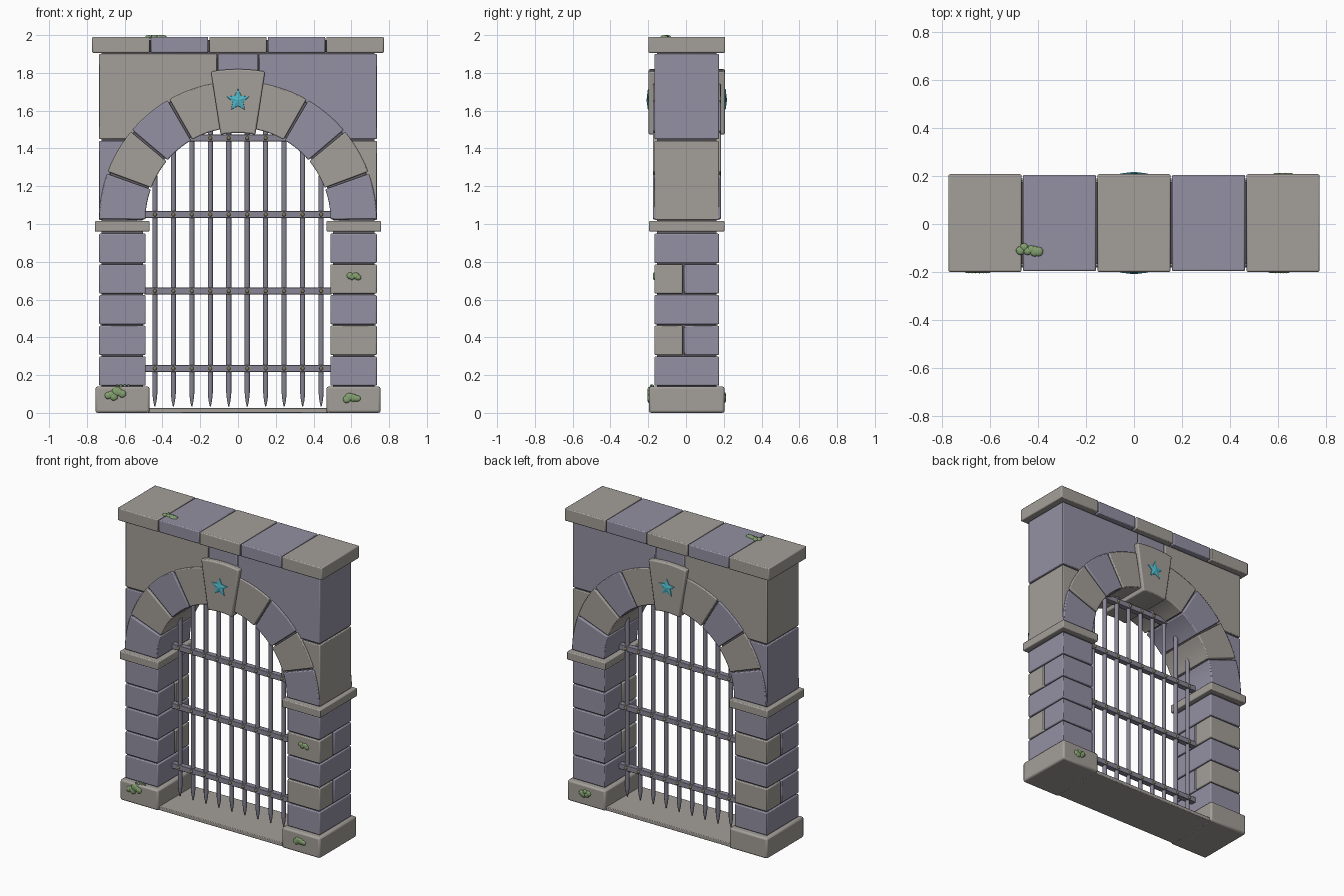
import bpy, bmesh, math, random
from mathutils import Matrix, Vector

if "Cube" in bpy.data.objects:
    bpy.data.objects.remove(bpy.data.objects["Cube"])

random.seed(4)
CY = 0.004            # depth centre of the masonry
SPRING = 1.02         # height where the arch starts


def material(name, rgb):
    m = bpy.data.materials.new(name)
    m.diffuse_color = (*rgb, 1)
    m.use_nodes = True
    m.node_tree.nodes["Principled BSDF"].inputs["Base Color"].default_value = m.diffuse_color
    return m


TAN = material("warm stone", (0.37, 0.345, 0.32))
PURPLE = material("violet stone", (0.295, 0.28, 0.365))
MORTAR = material("dark mortar", (0.13, 0.12, 0.135))
IRON = material("iron", (0.25, 0.24, 0.30))
BRASS = material("brass", (0.24, 0.20, 0.10))
TEAL = material("teal gem", (0.08, 0.47, 0.57))
MOSS = material("moss", (0.23, 0.35, 0.16))


def finish(bm, name, mat, bevel=0.0, angle=30):
    bmesh.ops.recalc_face_normals(bm, faces=bm.faces)
    me = bpy.data.meshes.new(name)
    bm.to_mesh(me)
    bm.free()
    me.materials.append(mat)
    ob = bpy.data.objects.new(name, me)
    bpy.context.collection.objects.link(ob)
    bpy.ops.object.select_all(action='DESELECT')
    ob.select_set(True)
    bpy.context.view_layer.objects.active = ob
    if bevel:
        mod = ob.modifiers.new("worn edges", 'BEVEL')
        mod.width = bevel
        mod.segments = 2
        mod.limit_method = 'ANGLE'
        mod.angle_limit = math.radians(35)
    if angle:
        bpy.ops.object.shade_smooth_by_angle(angle=math.radians(angle))
    return ob


def prism(name, pts, half, mat, bevel=0.006, y=CY):
    """Extrude an x-z outline through the depth of the wall."""
    bm = bmesh.new()
    f = bm.faces.new([bm.verts.new((x, y - half, z)) for x, z in pts])
    ext = bmesh.ops.extrude_face_region(bm, geom=[f])
    vs = [v for v in ext["geom"] if isinstance(v, bmesh.types.BMVert)]
    bmesh.ops.translate(bm, verts=vs, vec=(0, 2 * half, 0))
    return finish(bm, name, mat, bevel)


def block(name, x0, x1, y0, y1, z0, z1, mat, bevel=0.006):
    x0, x1 = sorted((x0, x1))
    return prism(name, [(x0, z0), (x1, z0), (x1, z1), (x0, z1)],
                 (y1 - y0) / 2, mat, bevel, (y0 + y1) / 2)


def arc(r, a0, a1, n, s=1):
    out = []
    for i in range(n + 1):
        a = math.radians(a0 + (a1 - a0) * i / n)
        out.append((s * r * math.cos(a), SPRING + r * math.sin(a)))
    return out


# threshold between the plinths
block("threshold", -0.48, 0.48, CY - 0.185, CY + 0.185, 0, 0.025, TAN, 0.004)

for s, side in ((-1, "left"), (1, "right")):
    # pillar: plinth, five courses, impost
    block(side + "_plinth", s * 0.468, s * 0.755, CY - 0.2, CY + 0.2, 0, 0.14, TAN, 0.012)
    block(side + "_pillar_core", s * 0.502, s * 0.723, CY - 0.158, CY + 0.158, 0.1, 1.0, MORTAR, 0)
    for i in range(5):
        z0 = 0.144 + i * 0.1625
        z1 = z0 + 0.155
        lo, hi = CY - 0.171, CY + 0.171
        name = f"{side}_pillar_course_{i + 1}"
        if i % 2:
            mid = CY - s * 0.018
            front, back = (TAN, PURPLE) if s > 0 else (PURPLE, TAN)
            block(name + "_front", s * 0.489, s * 0.735, lo, mid - 0.004, z0, z1, front)
            block(name + "_back", s * 0.489, s * 0.735, mid + 0.004, hi, z0, z1, back)
        else:
            block(name, s * 0.489, s * 0.735, lo, hi, z0, z1, PURPLE)
    block(side + "_impost", s * 0.468, s * 0.758, CY - 0.2, CY + 0.2, 0.96, 1.016, TAN)

    # arch stones, 20 degrees each
    for i in range(4):
        a0, a1 = i * 20 + 0.5, i * 20 + 19.5
        pts = arc(0.49, a0, a1, 6, s) + arc(0.735, a1, a0, 6, s)
        prism(f"{side}_arch_stone_{i + 1}", pts, 0.18, TAN if i % 2 else PURPLE)

    # wall blocks above the arch
    prism(side + "_lower_spandrel", [(s * 0.735, SPRING), (s * 0.735, 1.44)]
          + arc(0.72, 35.7, 0, 10, s), 0.17, TAN if s > 0 else PURPLE, 0.005)
    prism(side + "_upper_spandrel", [(s * 0.735, 1.45), (s * 0.735, 1.9), (s * 0.112, 1.9)]
          + arc(0.72, 81, 36.7, 12, s), 0.17, PURPLE if s > 0 else TAN, 0.005)

block("crown_block", -0.107, 0.107, CY - 0.17, CY + 0.17, 1.7, 1.9, PURPLE)
prism("wall_core", [(-0.722, 1.0), (-0.722, 1.92), (0.722, 1.92), (0.722, 1.0)]
      + arc(0.503, 0, 180, 32), 0.158, MORTAR, 0)

# keystone with curved top and bottom
prism("keystone", arc(0.462, 101.5, 78.5, 6) + arc(0.80, 79.7, 100.3, 6), 0.202, TAN, 0.008)

# coping of five slabs
block("coping_core", -0.76, 0.76, CY - 0.17, CY + 0.17, 1.91, 1.975, MORTAR, 0)
for i in range(5):
    x = -0.62 + i * 0.31
    d = 0.2 if i % 2 else 0.203
    block(f"coping_slab_{i + 1}", x - 0.152, x + 0.152, CY - d, CY + d, 1.906, 1.991,
          PURPLE if i % 2 else TAN)

# portcullis: pointed round bars, flat rails, rivets
RAILS = (0.235, 0.645, 1.05, 1.455)
bars_bm, rivets_bm = bmesh.new(), bmesh.new()
for i in range(10):
    x = (i - 4.5) * 0.0978
    top = SPRING + math.sqrt(0.50 ** 2 - x * x)
    rings = []
    for r, z in ((0.003, 0.035), (0.010, 0.065), (0.0145, 0.105), (0.0145, top)):
        rings.append([bars_bm.verts.new((x + r * math.cos(k * math.pi / 4 + math.pi / 8),
                                         CY + r * math.sin(k * math.pi / 4 + math.pi / 8), z))
                      for k in range(8)])
    for a, b in zip(rings, rings[1:]):
        for k in range(8):
            bars_bm.faces.new((a[k], a[(k + 1) % 8], b[(k + 1) % 8], b[k]))
    bars_bm.faces.new(rings[0])
    bars_bm.faces.new(rings[-1])
    for z in RAILS:
        if z < top - 0.02:
            for s in (-1, 1):
                m = Matrix.Translation((x, CY + s * 0.019, z)) @ Matrix.Diagonal((1, 0.7, 1, 1))
                bmesh.ops.create_uvsphere(rivets_bm, u_segments=8, v_segments=6,
                                          radius=0.0105, matrix=m)
finish(bars_bm, "gate_bars", IRON, 0, 50)
finish(rivets_bm, "gate_rivets", BRASS, 0, 60)
for i, z in enumerate(RAILS):
    w = 0.255 if i == 3 else 0.495
    block(f"gate_rail_{i + 1}", -w, w, CY - 0.019, CY + 0.019, z - 0.018, z + 0.018, IRON, 0.003)

# faceted star on both faces of the keystone
for s, side in ((-1, "front"), (1, "back")):
    bm = bmesh.new()
    face_y = CY + s * 0.2
    rim, base = [], []
    for k in range(10):
        r = 0.03 if k % 2 else 0.063
        a = math.pi / 2 + k * math.pi / 5
        x, z = r * math.cos(a), 1.655 + r * math.sin(a)
        base.append(bm.verts.new((x, face_y, z)))
        rim.append(bm.verts.new((x * 0.95, face_y + s * 0.006, 1.655 + (z - 1.655) * 0.95)))
    tip = bm.verts.new((0, face_y + s * 0.013, 1.655))
    for k in range(10):
        j = (k + 1) % 10
        bm.faces.new((base[k], base[j], rim[j], rim[k]))
        bm.faces.new((rim[k], rim[j], tip))
    bm.faces.new(base)
    finish(bm, side + "_star", TEAL, 0, 0)


# moss clumps: flattened blobs lying on a surface
def moss(name, centre, axis, w, h, n=6):
    bm = bmesh.new()
    for k in range(n):
        u = (k / (n - 1) - 0.5) * w * 0.68
        v = random.uniform(-0.22, 0.22) * h
        r = h * random.uniform(0.26, 0.4)
        off = Vector((u, 0, v)) if axis == 'y' else Vector((u, v, 0))
        scale = (r, 0.009, r) if axis == 'y' else (r, r, 0.009)
        bmesh.ops.create_icosphere(bm, subdivisions=2, radius=1,
                                   matrix=Matrix.Translation(Vector(centre) + off)
                                   @ Matrix.Diagonal((*scale, 1)))
    finish(bm, name, MOSS, 0, 60)


moss("moss_left_plinth", (-0.65, CY - 0.2, 0.10), 'y', 0.11, 0.07)
moss("moss_left_plinth_top", (-0.61, CY - 0.185, 0.141), 'z', 0.09, 0.022, 4)
moss("moss_right_plinth", (0.605, CY - 0.2, 0.077), 'y', 0.085, 0.06)
moss("moss_right_pillar", (0.615, CY - 0.171, 0.717), 'y', 0.065, 0.048, 5)
moss("moss_back_plinth", (0.62, CY + 0.2, 0.085), 'y', 0.075, 0.06, 5)
moss("moss_coping", (-0.435, -0.11, 1.991), 'z', 0.11, 0.06)
